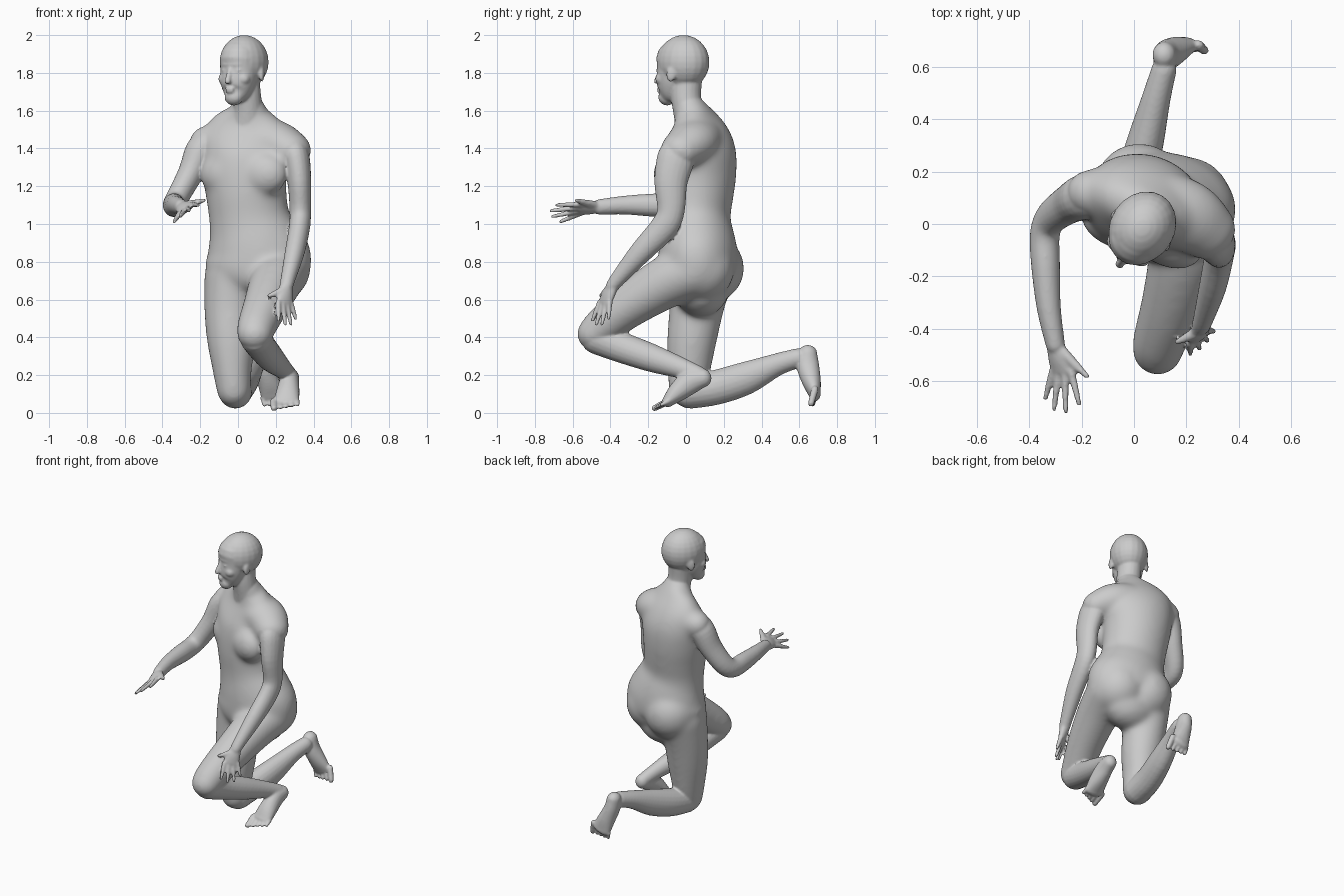
import bpy, bmesh, math
from mathutils import Vector, Matrix

cube = bpy.data.objects.get("Cube")
if cube:
    bpy.data.objects.remove(cube)

skin = bpy.data.materials.new("light_grey")
skin.use_nodes = True
skin.diffuse_color = (0.6, 0.6, 0.6, 1)
skin.node_tree.nodes["Principled BSDF"].inputs["Base Color"].default_value = (0.6, 0.6, 0.6, 1)
parts = []


def add(name, bm):
    bmesh.ops.recalc_face_normals(bm, faces=bm.faces)
    mesh = bpy.data.meshes.new(name)
    bm.to_mesh(mesh)
    bm.free()
    ob = bpy.data.objects.new(name, mesh)
    bpy.context.collection.objects.link(ob)
    mesh.materials.append(skin)
    parts.append(ob)
    return ob


def spline(a, b, c, d, t):
    return 0.5 * (2 * b + (c - a) * t + (2 * a - 5 * b + 4 * c - d) * t * t + (3 * b - a - 3 * c + d) * t ** 3)


def tube(name, pts, side=(1, 0, 0), end_side=None, sides=20, steps=4):
    """Loft of ellipses through (x, y, z, half width, half depth) with rounded ends."""
    ctrl = [pts[0]] + list(pts) + [pts[-1]]
    rows = []
    for i in range(len(pts) - 1):
        for s in range(steps):
            rows.append([spline(*q, s / steps) for q in zip(*ctrl[i:i + 4])])
    rows.append(list(pts[-1]))
    centres = [Vector(r[:3]) for r in rows]
    last = len(rows) - 1
    s0, s1 = Vector(side), Vector(end_side or side)
    rings = []
    for i, r in enumerate(rows):
        tan = (centres[min(i + 1, last)] - centres[max(i - 1, 0)]).normalized()
        ref = s0.lerp(s1, i / last)
        u = (ref - tan * ref.dot(tan)).normalized()
        v = tan.cross(u)
        ring = [(centres[i], u * r[3], v * r[4], 1)]
        if i in (0, last):
            cap = min(r[3], r[4]) * (1 if i else -1)
            extra = [(centres[i] + tan * cap * math.sin(a), u * r[3], v * r[4], math.cos(a))
                     for a in (0.4, 0.8, 1.15, 1.45)]
            ring = ring + extra if i else extra[::-1] + ring
        rings += ring
    bm = bmesh.new()
    loops = []
    for c, u, v, k in rings:
        loops.append([bm.verts.new(c + (u * math.cos(a) + v * math.sin(a)) * k)
                      for a in (math.tau * j / sides for j in range(sides))])
    for p, q in zip(loops, loops[1:]):
        for j in range(sides):
            bm.faces.new((p[j], p[j - 1], q[j - 1], q[j]))
    bm.faces.new(loops[0])
    bm.faces.new(loops[-1])
    return add(name, bm)


def blob(name, centre, size, yaw=0.0, tilt=0.0):
    bm = bmesh.new()
    bmesh.ops.create_uvsphere(bm, u_segments=20, v_segments=14, radius=1)
    m = (Matrix.Translation(centre) @ Matrix.Rotation(math.radians(yaw), 4, "Z")
         @ Matrix.Rotation(math.radians(tilt), 4, "X") @ Matrix.Diagonal((*size, 1)))
    bmesh.ops.transform(bm, matrix=m, verts=bm.verts)
    return add(name, bm)


def blend(name, voxel, iterations):
    """Fuse every part made so far into one softened skin."""
    bpy.ops.object.select_all(action="DESELECT")
    for ob in parts:
        ob.select_set(True)
    body = parts[0]
    bpy.context.view_layer.objects.active = body
    bpy.ops.object.join()
    body.name = name
    remesh = body.modifiers.new("fuse", "REMESH")
    remesh.mode, remesh.voxel_size = "VOXEL", voxel
    smooth = body.modifiers.new("soften", "SMOOTH")
    smooth.factor, smooth.iterations = 0.5, iterations
    for m in ("fuse", "soften"):
        bpy.ops.object.modifier_apply(modifier=m)
    parts[:] = [body]


# Torso, twisted so the left shoulder leads
tube("torso", [(.09, .08, .66, .2, .15), (.1, .065, .73, .265, .2), (.105, .065, .82, .285, .21),
               (.085, .06, .92, .25, .2), (.06, .055, 1.03, .215, .18), (.045, .06, 1.15, .215, .19),
               (.035, .07, 1.27, .225, .195), (.04, .075, 1.38, .24, .185), (.05, .065, 1.47, .24, .15),
               (.055, .045, 1.55, .19, .105), (.055, .02, 1.61, .095, .085)], (1, 0, 0), (.9, -.42, 0), 32)
tube("shoulder_girdle", [(-.17, .12, 1.43, .09, .09), (-.07, .11, 1.44, .11, .12), (.06, .07, 1.45, .12, .14),
                         (.2, .03, 1.43, .12, .14), (.285, -.03, 1.39, .1, .115)], (0, 0, 1), sides=28)
for name, x, y in (("left_breast", .13, -.075), ("right_breast", -.07, .0)):
    blob(name, (x, y, 1.265), (.14, .09, .118), -22)
for name, x, y in (("left_buttock", .2, .08), ("right_buttock", .02, .132)):
    blob(name, (x, y, .765), (.175, .178, .18))

# Thighs
tube("left_thigh", [(.235, .05, .755, .15, .145), (.2, -.1, .695, .14, .14), (.147, -.3, .57, .12, .12),
                    (.1, -.44, .46, .105, .104), (.09, -.485, .42, .098, .094)])
tube("right_thigh", [(-.035, .08, .72, .145, .17), (-.04, .055, .55, .14, .145), (-.035, .03, .38, .13, .132),
                     (-.03, .015, .22, .104, .114), (-.022, .005, .12, .092, .098)])
blend("trunk", 0.013, 28)

# Arms
tube("left_arm", [(.29, -.04, 1.39, .074, .09), (.308, -.055, 1.34, .073, .1), (.325, -.08, 1.22, .063, .088),
                  (.33, -.08, 1.07, .057, .073), (.325, -.12, .98, .056, .072), (.3, -.24, .85, .052, .06),
                  (.265, -.36, .71, .039, .041), (.255, -.39, .67, .036, .035)])
tube("right_arm", [(-.16, .11, 1.42, .085, .09), (-.2, .1, 1.38, .083, .087), (-.25, .075, 1.27, .068, .077),
                   (-.315, .025, 1.15, .06, .068), (-.34, -.04, 1.105, .057, .063),
                   (-.337, -.16, 1.1, .055, .062), (-.325, -.32, 1.1, .046, .05), (-.3, -.46, 1.09, .037, .041)])


def hand(name, wrist, knuckles, across, tips, thumb):
    """Palm, four fingers from index to little, and a thumb."""
    w, k, a = Vector(wrist), Vector(knuckles), Vector(across).normalized()
    m = w.lerp(k, .55)
    tube(name + "_palm", [(*w, .036, .03), (*m, .046, .027), (*k, .05, .019)], a)
    for i, tip in enumerate(tips):
        t = Vector(tip)
        root = k + a * (i - 1.5) * .028
        tube(f"{name}_finger_{i + 1}", [(*root, .015, .016), (*root.lerp(t, .5), .0135, .014), (*t, .01, .01)],
             a, sides=10)
    t = Vector(thumb)
    base = w.lerp(k, .3) - a * .025
    tube(name + "_thumb", [(*base, .024, .022), (*base.lerp(t, .55), .017, .017), (*t, .011, .011)], a, sides=10)


hand("left_hand", (.255, -.39, .67), (.245, -.43, .585), (.75, .6, 0),
     [(.215, -.495, .49), (.25, -.475, .47), (.28, -.445, .47), (.305, -.41, .5)], (.165, -.45, .62))
hand("right_hand", (-.3, -.46, 1.09), (-.275, -.56, 1.08), (-.8, 0, -.55),
     [(-.21, -.685, 1.1), (-.26, -.715, 1.07), (-.305, -.705, 1.04), (-.338, -.665, 1.012)], (-.18, -.58, 1.125))

# Lower legs
tube("left_shin", [(.095, -.47, .4, .085, .09), (.125, -.35, .35, .077, .082), (.175, -.18, .29, .07, .074),
                   (.235, -.02, .235, .05, .055), (.268, .065, .2, .044, .048)])
tube("right_shin", [(-.015, .02, .11, .088, .088), (.005, .16, .135, .08, .092), (.045, .32, .185, .07, .087),
                    (.085, .48, .255, .055, .06), (.115, .59, .29, .048, .052)])


def foot(name, pts, across, toe_dir):
    """Foot loft from heel to ball, then toes from big to little."""
    a, d = Vector(across).normalized(), Vector(toe_dir).normalized()
    tube(name, pts, a)
    ball = Vector(pts[-1][:3])
    for i in range(5):
        r = .02 if i == 0 else .0145 - .0005 * i
        root = ball + a * ((i - 2) * .03 - (.006 if i == 0 else 0))
        tip = root + d * (.08 - .01 * i)
        tube(f"{name}_toe_{i + 1}", [(*root, r, r), (*tip, r * .9, r * .85)], a, sides=10)


foot("left_foot", [(.28, .09, .185, .045, .05), (.272, .025, .165, .052, .064), (.264, -.045, .11, .062, .053),
                   (.256, -.095, .062, .068, .032)], (1, 0, 0), (0, -.88, -.46))
foot("right_foot", [(.115, .645, .315, .045, .05), (.127, .645, .25, .05, .06), (.16, .665, .165, .058, .05),
                    (.185, .682, .1, .066, .032)], (-.9, 0, -.35), (.27, -.25, -.92))

# Neck and head, with the head turned to its right
tube("neck", [(.055, .03, 1.54, .1, .09), (.053, .01, 1.61, .08, .08), (.045, 0, 1.68, .077, .08),
              (.04, .005, 1.76, .075, .08)])
turn = -32
to_head = Matrix.Translation((.027, -.022, 0)) @ Matrix.Rotation(math.radians(turn), 4, "Z")


def head_blob(name, centre, size, yaw=0, tilt=0):
    blob(name, to_head @ Vector(centre), size, turn + yaw, tilt)


head_blob("cranium", (0, .01, 1.857), (.124, .144, .143))
face = tube("face", [(0, -.092, 1.672, .052, .045), (0, -.07, 1.7, .076, .075), (0, -.053, 1.75, .094, .091),
                     (0, -.04, 1.81, .102, .096), (0, -.032, 1.87, .106, .11)], sides=28)
nose = tube("nose", [(0, -.132, 1.825, .01, .009), (0, -.148, 1.78, .014, .013), (0, -.157, 1.755, .018, .015)],
            sides=12)
for ob in (face, nose):
    ob.data.transform(to_head)
head_blob("brow", (0, -.1, 1.844), (.072, .039, .017))
head_blob("upper_lip", (0, -.138, 1.716), (.028, .011, .008))
head_blob("lower_lip", (0, -.136, 1.701), (.024, .011, .008))
for name, s in (("left", 1), ("right", -1)):
    head_blob(name + "_eye", (s * .04, -.116, 1.813), (.021, .015, .01))
    head_blob(name + "_cheek", (s * .052, -.088, 1.768), (.042, .037, .036))
    head_blob(name + "_ear", (s * .115, .005, 1.795), (.012, .027, .043), s * 18, -10)

# Fuse the trunk with the limbs and head
blend("kneeling_body", 0.0075, 4)
bpy.ops.object.shade_smooth_by_angle(angle=math.radians(50))
